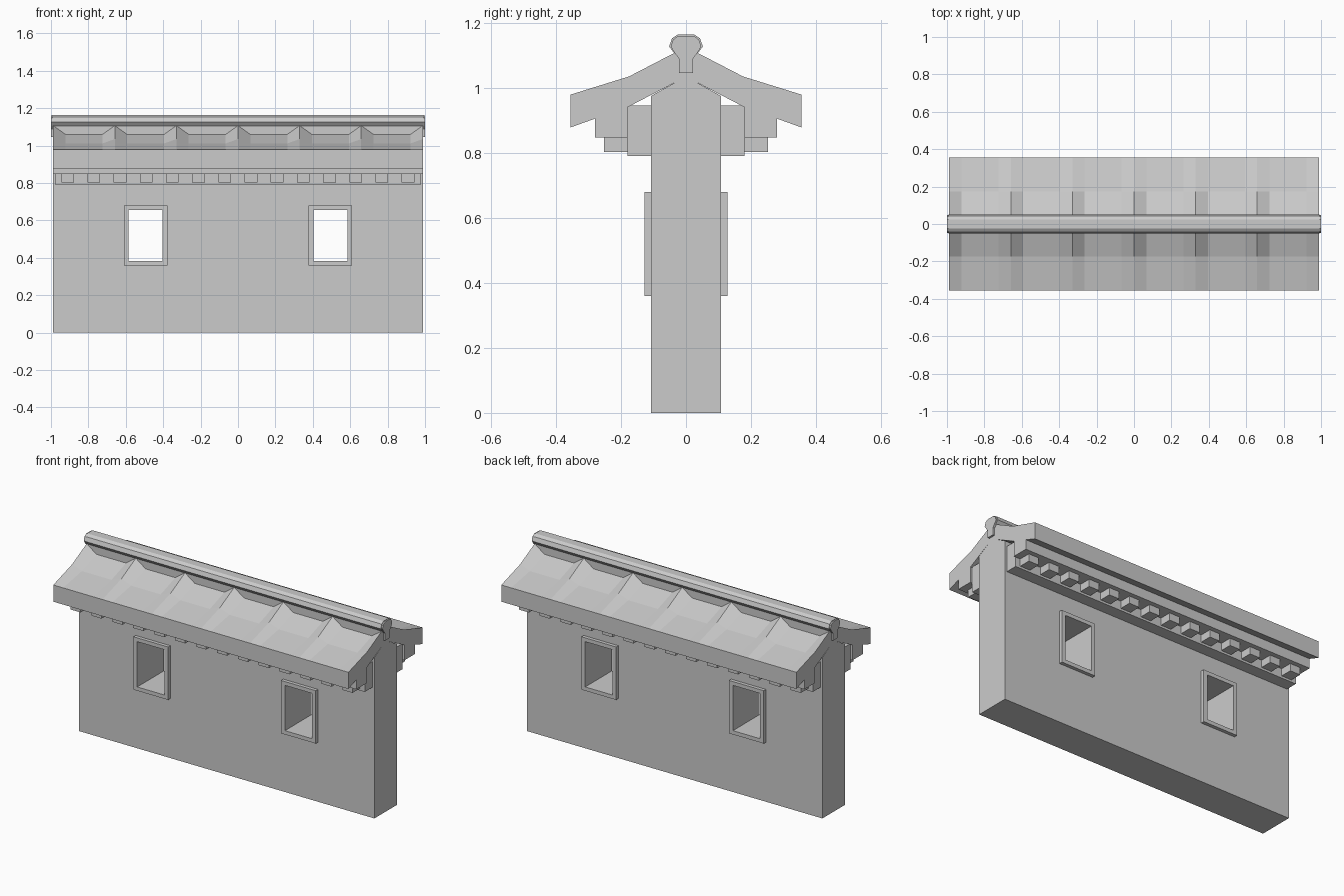
import bpy, bmesh

if "Cube" in bpy.data.objects:
    bpy.data.objects.remove(bpy.data.objects["Cube"], do_unlink=True)

GREY = (0.6, 0.6, 0.6, 1)
stone = bpy.data.materials.new("plain grey")
stone.use_nodes = True
stone.diffuse_color = GREY
stone.node_tree.nodes["Principled BSDF"].inputs["Base Color"].default_value = GREY


def finish(name, bm):
    bmesh.ops.recalc_face_normals(bm, faces=bm.faces)
    mesh = bpy.data.meshes.new(name)
    bm.to_mesh(mesh)
    bm.free()
    mesh.materials.append(stone)
    obj = bpy.data.objects.new(name, mesh)
    bpy.context.collection.objects.link(obj)
    return obj


def add_box(bm, x, y, z):
    verts = bmesh.ops.create_cube(bm, size=1)["verts"]
    for v in verts:
        v.co = [(a + b) / 2 + c * (b - a) for (a, b), c in zip((x, y, z), v.co)]


def loft(name, sections):
    """Skin closed (y, z) outlines placed at successive x positions."""
    bm = bmesh.new()
    rings = [[bm.verts.new((x, y, z)) for y, z in outline] for x, outline in sections]
    n = len(rings[0])
    for a, b in zip(rings, rings[1:]):
        for i in range(n):
            j = (i + 1) % n
            bm.faces.new((a[i], a[j], b[j], b[i]))
    bm.faces.new(rings[0])
    bm.faces.new(rings[-1])
    return finish(name, bm)


def mirrored(half):
    """Complete a half outline that runs from the top centre to the bottom."""
    return half + [(-y, z) for y, z in reversed(half) if y > 0]


def extrude(name, half, x0, x1):
    outline = mirrored(half)
    return loft(name, [(x0, outline), (x1, outline)])


# Wall with a gabled top
HALF = 0.988
wall = extrude("wall", [(0, 1.035), (0.107, 0.975), (0.107, 0)], -HALF, HALF)

# Window frames standing proud of both wall faces
bm = bmesh.new()
for s in (-1, 1):
    add_box(bm, sorted((s * 0.378, s * 0.61)), (-0.128, 0.128), (0.36, 0.68))
frames = finish("window_frames", bm)

# Window openings cut through the wall and frames
bm = bmesh.new()
for s in (-1, 1):
    add_box(bm, sorted((s * 0.404, s * 0.585)), (-0.3, 0.3), (0.383, 0.657))
cutter = finish("window_cutter", bm)
cutter.hide_render = True
for obj in (wall, frames):
    mod = obj.modifiers.new("openings", "BOOLEAN")
    mod.operation = "DIFFERENCE"
    mod.solver = "EXACT"
    mod.object = cutter
    bpy.context.view_layer.objects.active = obj
    bpy.ops.object.modifier_apply(modifier=mod.name)
bpy.data.objects.remove(cutter, do_unlink=True)


# Roof: six hollowed bays that flatten out toward the straight eaves
def roof_outline(dip):
    return mirrored([
        (0, 1.125 - dip), (0.04, 1.105 - dip), (0.175, 1.035 - dip * 0.5),
        (0.355, 0.979), (0.355, 0.878), (0.28, 0.905), (0.28, 0.847),
        (0.18, 0.847), (0.18, 0.94), (0, 1.034)])


BAYS = 6
pitch = 2 * HALF / BAYS
sections = []
for i in range(BAYS):
    x = -HALF + i * pitch
    sections += [(x, roof_outline(0)), (x + 0.066, roof_outline(0.047)),
                 (x + pitch - 0.066, roof_outline(0.047))]
sections.append((HALF, roof_outline(0)))
loft("roof", sections)

# Ridge roll on a narrow neck, with small end plates
extrude("ridge_roll", [(0, 1.164), (0.025, 1.164), (0.043, 1.152), (0.052, 1.127),
                       (0.036, 1.106), (0, 1.106)], -0.992, 0.992)
extrude("ridge_neck", [(0, 1.12), (0.036, 1.12), (0.036, 1.05), (0, 1.05)], -0.98, 0.98)
for side, s in (("right", -1), ("left", 1)):
    extrude("ridge_end_" + side,
            [(0, 1.16), (0.023, 1.16), (0.04, 1.148), (0.047, 1.127), (0.034, 1.106),
             (0.022, 1.09), (0.022, 1.046), (0, 1.046)], s * 0.97, s)

# Cornice strips and dentils under both eaves
cornice = bmesh.new()
dentils = bmesh.new()
for s in (-1, 1):
    add_box(cornice, (-0.975, 0.975), sorted((s * 0.1, s * 0.18)), (0.79, 0.945))
    for i in range(14):
        x = -0.911 + i * 0.14
        add_box(dentils, (x - 0.034, x + 0.034), sorted((s * 0.17, s * 0.252)), (0.803, 0.855))
finish("cornice", cornice)
finish("dentils", dentils)
